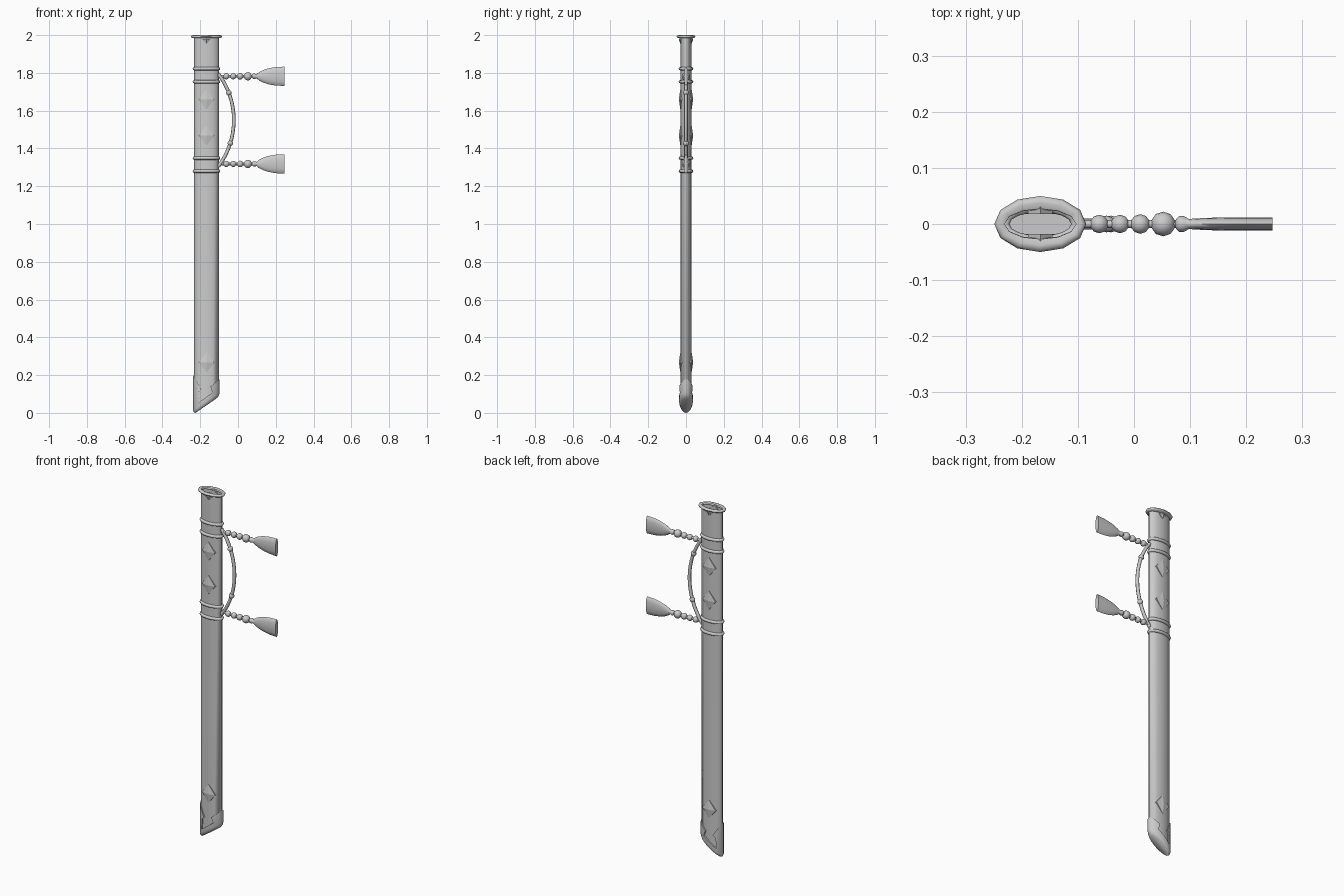
import bpy, bmesh, math
from mathutils import Vector

CX = -0.167          # centre line of the scabbard
SLOPE = 0.69         # slant of the lower end

if "Cube" in bpy.data.objects:
    bpy.data.objects.remove(bpy.data.objects["Cube"], do_unlink=True)

grey = bpy.data.materials.new("plain grey")
grey.use_nodes = True
grey.diffuse_color = (0.6, 0.6, 0.6, 1)
grey.node_tree.nodes["Principled BSDF"].inputs["Base Color"].default_value = (0.6, 0.6, 0.6, 1)


def finish(bm, name, angle=60):
    bmesh.ops.remove_doubles(bm, verts=bm.verts, dist=0.0001)
    bmesh.ops.recalc_face_normals(bm, faces=bm.faces)
    mesh = bpy.data.meshes.new(name)
    bm.to_mesh(mesh)
    bm.free()
    mesh.materials.append(grey)
    obj = bpy.data.objects.new(name, mesh)
    bpy.context.collection.objects.link(obj)
    shade(obj, angle)
    return obj


def shade(obj, angle):
    bpy.ops.object.select_all(action='DESELECT')
    obj.select_set(True)
    bpy.context.view_layer.objects.active = obj
    bpy.ops.object.shade_smooth_by_angle(angle=math.radians(angle))


def loft(name, sections, place, caps=True, sides=12, angle=60):
    """Skin ellipses (ra, rb, t); place(a, b, t) gives the point in space."""
    bm = bmesh.new()
    rings = []
    for section in sections:
        ra, rb = section[:2]
        ring = []
        for i in range(sides):
            u = 2 * math.pi * i / sides
            ring.append(bm.verts.new(place(ra * math.cos(u), rb * math.sin(u), section[2:])))
        rings.append(ring)
    for low, high in zip(rings, rings[1:]):
        for i in range(sides):
            j = (i + 1) % sides
            bm.faces.new((low[i], low[j], high[j], high[i]))
    if caps:
        bm.faces.new(rings[0])
        bm.faces.new(rings[-1])
    return finish(bm, name, angle)


def upright(a, b, t):
    # optional second value slants the ring
    slant = t[1] if len(t) > 1 else 0
    return (CX + a, b, t[0] + slant * a)


def bead(name, centre, radius):
    bm = bmesh.new()
    bmesh.ops.create_uvsphere(bm, u_segments=10, v_segments=8, radius=radius)
    bmesh.ops.translate(bm, verts=bm.verts, vec=Vector(centre))
    return finish(bm, name)


# Hollow scabbard body with slanted lower end
loft("scabbard_body", [
    (0.066, 0.028, 0.065, SLOPE), (0.066, 0.028, 1.99),
    (0.0635, 0.026, 1.99), (0.0635, 0.026, 0.2)], upright, angle=70)

# Flared mouth collar
loft("mouth_collar", [
    (0.0635, 0.027, 1.996), (0.072, 0.038, 2.0), (0.079, 0.046, 1.998),
    (0.082, 0.05, 1.992), (0.079, 0.046, 1.986), (0.066, 0.028, 1.984)],
    upright, caps=False)

# Two pairs of raised bands
for n, z in enumerate((1.822, 1.753, 1.349, 1.28)):
    loop = []
    for k in range(9):
        w = 2 * math.pi * k / 8
        off = 0.009 * math.cos(w)
        loop.append((0.064 + off, 0.03 + off, z + 0.009 * math.sin(w)))
    loft("band_%d" % (n + 1), loop, upright, caps=False, sides=16)

# Tip fitting with a stepped notch cut through front and back
tip = loft("tip_fitting", [
    (0.058, 0.024, 0.04, SLOPE), (0.066, 0.033, 0.048, SLOPE),
    (0.07, 0.037, 0.061, SLOPE), (0.07, 0.037, 0.25)], upright, sides=16)
notch = [(-0.25, 0.22), (-0.193, 0.125), (-0.208, 0.112), (-0.212, 0.052),
         (-0.135, 0.108), (-0.146, 0.14), (-0.085, 0.188), (-0.085, 0.3), (-0.25, 0.3)]
bm = bmesh.new()
base = bm.faces.new([bm.verts.new((x, -0.1, z)) for x, z in notch])
ext = bmesh.ops.extrude_face_region(bm, geom=[base])
bmesh.ops.translate(bm, verts=[v for v in ext["geom"] if isinstance(v, bmesh.types.BMVert)],
                    vec=(0, 0.2, 0))
cutter = finish(bm, "notch_cutter")
cut = tip.modifiers.new("notch", 'BOOLEAN')
cut.operation = 'DIFFERENCE'
cut.solver = 'EXACT'
cut.object = cutter
shade(tip, 50)
bpy.ops.object.modifier_move_to_index(modifier="notch", index=0)
bpy.ops.object.modifier_apply(modifier="notch")
bpy.data.objects.remove(cutter, do_unlink=True)
shade(tip, 50)


def stud(name, z, half_w, half_h, side):
    """Diamond plate with a low pyramid on top."""
    bm = bmesh.new()
    shape = [(half_w, 0), (0, half_h), (-half_w, 0), (0, -half_h)]
    low, high = [[bm.verts.new((CX + dx, side * y, z + dz)) for dx, dz in shape]
                 for y in (0.018, 0.03)]
    peak = bm.verts.new((CX, side * 0.038, z))
    bm.faces.new(low)
    for i in range(4):
        j = (i + 1) % 4
        bm.faces.new((low[i], low[j], high[j], high[i]))
        bm.faces.new((high[i], high[j], peak))
    finish(bm, name, 10)


# Diamond studs on both faces
for side, label in ((-1, "front"), (1, "back")):
    for n, z in enumerate((1.66, 1.468, 0.268)):
        stud("%s_stud_%d" % (label, n + 1), z, 0.042, 0.053, side)
    stud("%s_mouth_stud" % label, 1.976, 0.022, 0.022, side)

# Curved carrying handle with two knobs
MID, RADIUS, ARC_X = 1.55, 0.408, -0.43
curve = bpy.data.curves.new("carrying_handle", 'CURVE')
curve.dimensions = '3D'
curve.bevel_depth = 0.0095
curve.bevel_resolution = 2
curve.use_fill_caps = True
path = curve.splines.new('POLY')
path.points.add(16)
for i, p in enumerate(path.points):
    u = math.radians(-37 + 74 * i / 16)
    p.co = (ARC_X + RADIUS * math.cos(u), 0, MID + RADIUS * math.sin(u), 1)
curve.materials.append(grey)
handle = bpy.data.objects.new("carrying_handle", curve)
bpy.context.collection.objects.link(handle)
bpy.ops.object.select_all(action='DESELECT')
handle.select_set(True)
bpy.context.view_layer.objects.active = handle
bpy.ops.object.convert(target='MESH')
shade(bpy.context.view_layer.objects.active, 60)
for label, dz in (("upper", 0.145), ("lower", -0.122)):
    x = ARC_X + math.sqrt(RADIUS ** 2 - dz ** 2)
    bead(label + "_handle_knob", (x, 0, MID + dz), 0.015)

# Beaded cords ending in flat tassels
for label, z in (("upper", 1.782), ("lower", 1.318)):
    def sideways(a, b, t, z=z):
        return (t[0], a, z + b)
    loft(label + "_cord", [(0.007, 0.007, -0.11), (0.007, 0.007, 0.1)], sideways, sides=8)
    for n, (x, r) in enumerate(((-0.062, 0.0165), (-0.025, 0.0165), (0.011, 0.0175), (0.052, 0.022))):
        bead("%s_bead_%d" % (label, n + 1), (x, 0, z), r)
    loft(label + "_tassel", [
        (0.007, 0.007, 0.074), (0.014, 0.014, 0.08), (0.014, 0.014, 0.089),
        (0.009, 0.011, 0.098), (0.01, 0.022, 0.112), (0.011, 0.034, 0.135),
        (0.012, 0.043, 0.165), (0.012, 0.049, 0.2), (0.012, 0.051, 0.247)], sideways)
